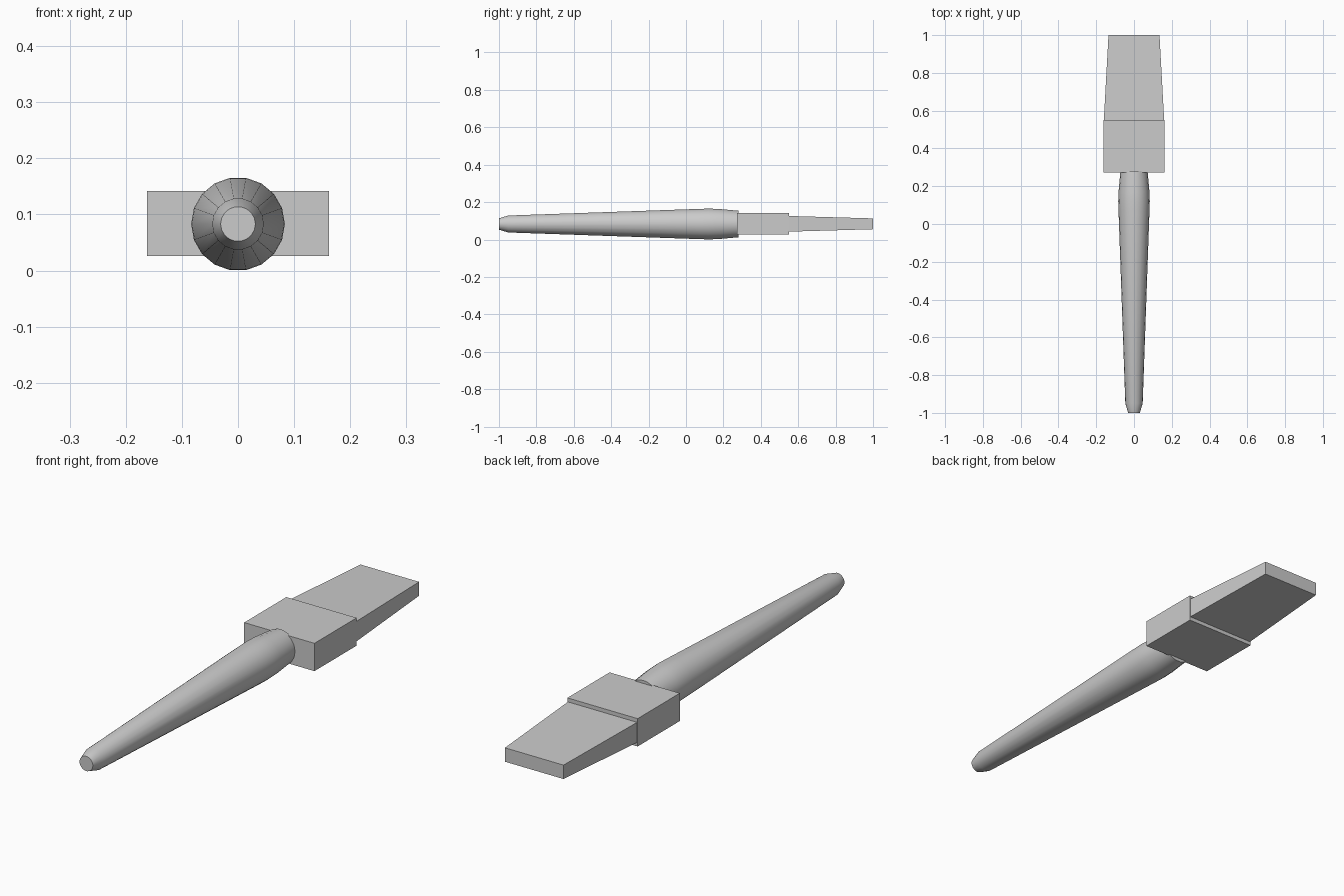
import bpy, bmesh, math

if "Cube" in bpy.data.objects:
    bpy.data.objects.remove(bpy.data.objects["Cube"])

CZ = 0.083   # height of the brush's long axis
SIDES = 18


def make_object(name, bm):
    bmesh.ops.recalc_face_normals(bm, faces=bm.faces)
    mesh = bpy.data.meshes.new(name)
    bm.to_mesh(mesh)
    bm.free()
    obj = bpy.data.objects.new(name, mesh)
    bpy.context.collection.objects.link(obj)
    return obj


def loft(name, rings):
    """Skin a list of equal-length point rings and cap both ends."""
    bm = bmesh.new()
    loops = [[bm.verts.new(p) for p in ring] for ring in rings]
    for a, b in zip(loops, loops[1:]):
        n = len(a)
        for i in range(n):
            j = (i + 1) % n
            bm.faces.new((a[i], a[j], b[j], b[i]))
    bm.faces.new(loops[0])
    bm.faces.new(loops[-1])
    return make_object(name, bm)


def circle(y, r):
    return [(r * math.cos(math.tau * i / SIDES), y,
             CZ + r * math.sin(math.tau * i / SIDES)) for i in range(SIDES)]


def rect(y, hx, hz):
    return [(sx * hx, y, CZ + 0.001 + sz * hz)
            for sx, sz in ((-1, -1), (1, -1), (1, 1), (-1, 1))]


# Handle: tapered round stick with a blunt tip, swelling near the ferrule
profile = [(-1.0, 0.031), (-0.95, 0.046), (0.07, 0.082),
           (0.12, 0.0835), (0.17, 0.082), (0.28, 0.072)]
handle = loft("handle", [circle(y, r) for y, r in profile])
bpy.context.view_layer.objects.active = handle
handle.select_set(True)
bpy.ops.object.shade_smooth_by_angle(angle=math.radians(30))

# Ferrule: flat rectangular band
loft("ferrule", [rect(0.272, 0.162, 0.058), rect(0.55, 0.162, 0.058)])

# Bristles: wedge tapering towards the end
loft("bristles", [rect(0.545, 0.160, 0.042), rect(1.0, 0.135, 0.029)])
